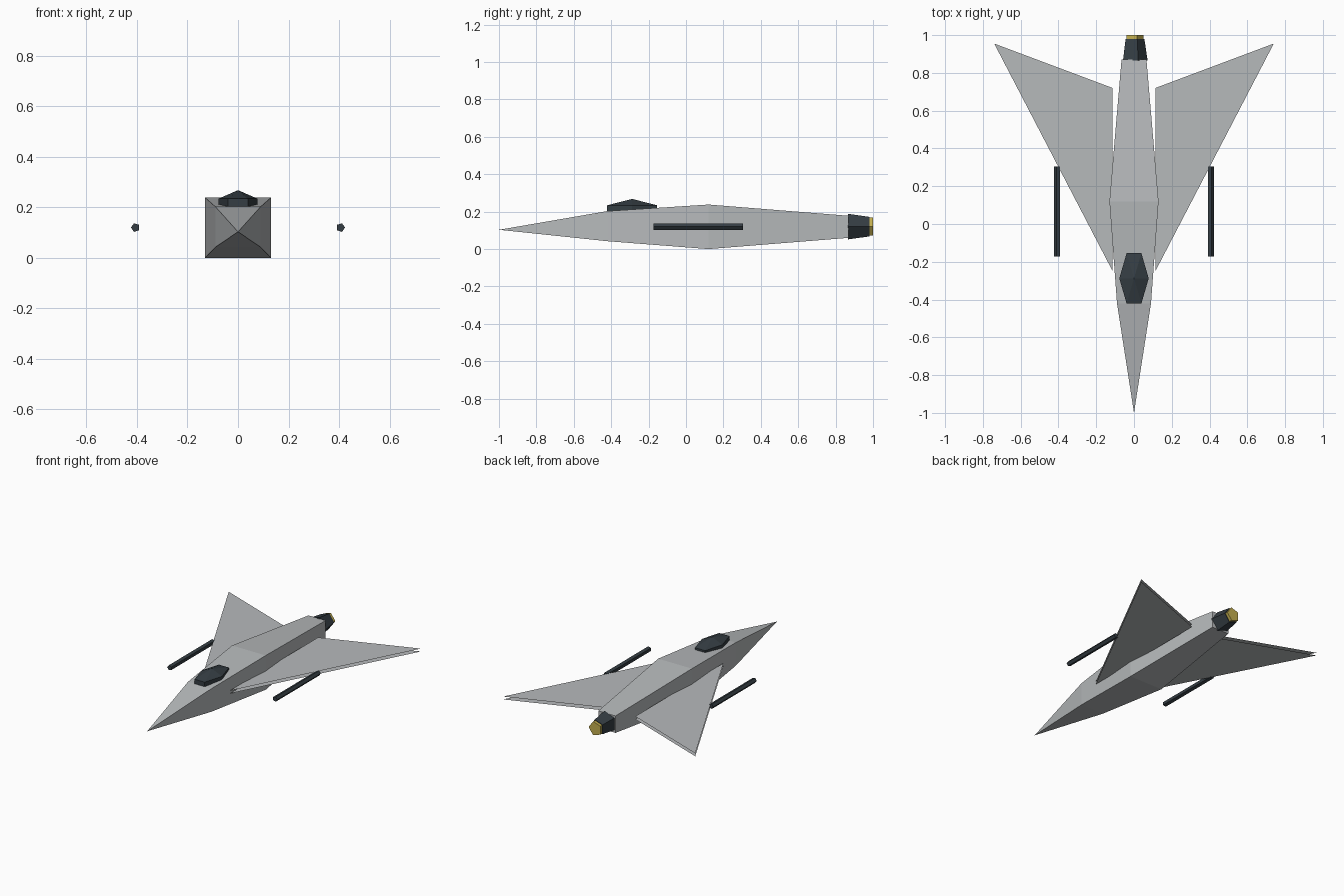
import bpy, bmesh, math
from mathutils import Vector

cube = bpy.data.objects.get("Cube")
if cube:
    bpy.data.objects.remove(cube, do_unlink=True)


def material(name, rgb):
    m = bpy.data.materials.new(name)
    m.use_nodes = True
    m.diffuse_color = (*rgb, 1)
    m.node_tree.nodes["Principled BSDF"].inputs["Base Color"].default_value = (*rgb, 1)
    return m


hull_grey = material("hull grey", (0.47, 0.49, 0.50))
dark_slate = material("dark slate", (0.035, 0.047, 0.056))
exhaust_gold = material("exhaust gold", (0.55, 0.43, 0.08))


def finish(name, bm, mat):
    mesh = bpy.data.meshes.new(name)
    bm.to_mesh(mesh)
    bm.free()
    mesh.materials.append(mat)
    obj = bpy.data.objects.new(name, mesh)
    bpy.context.collection.objects.link(obj)
    return obj


def loft(name, rings, mat):
    """Skin a closed body over equal-sized rings; collapsed rings become points."""
    bm = bmesh.new()
    loops = [[bm.verts.new(p) for p in ring] for ring in rings]
    n = len(loops[0])
    for a, b in zip(loops, loops[1:]):
        for i in range(n):
            j = (i + 1) % n
            bm.faces.new((a[i], a[j], b[j], b[i]))
    bm.faces.new(loops[0])
    bm.faces.new(loops[-1])
    bmesh.ops.remove_doubles(bm, verts=bm.verts, dist=0.0005)
    bmesh.ops.recalc_face_normals(bm, faces=bm.faces)
    return finish(name, bm, mat)


def box_ring(y, half_width, low, high):
    return [(-half_width, y, low), (half_width, y, low),
            (half_width, y, high), (-half_width, y, high)]


def penta_ring(x, y, z, r, side=1):
    angles = [i * math.tau / 5 for i in range(5)]
    return [(x + side * r * math.cos(a), y, z + r * math.sin(a)) for a in angles]


def hex_ring(centre, radii, latitude):
    c, s = math.cos(latitude), math.sin(latitude)
    return [Vector(centre) + Vector((radii[0] * c * math.cos(i * math.tau / 6),
                                     radii[1] * c * math.sin(i * math.tau / 6),
                                     radii[2] * s)) for i in range(6)]


# Fuselage: square section tapering to a pointed nose
loft("fuselage", [box_ring(-1, 0, 0.103, 0.103), box_ring(-0.42, 0.09, 0.042, 0.203),
                  box_ring(0.12, 0.13, 0, 0.238), box_ring(0.87, 0.066, 0.06, 0.178)], hull_grey)

# Canopy: coarse faceted dome half sunk into the hull
loft("canopy", [hex_ring((0, -0.288, 0.2), (0.09, 0.178, 0.068), math.radians(d))
                for d in (-90, -30, 30, 90)], dark_slate)

# Engine nozzle and exhaust
AXIS = 0.12
loft("engine_nozzle", [penta_ring(0, 0.865, AXIS, 0.072),
                       penta_ring(0, 0.98, AXIS, 0.055)], dark_slate)
loft("exhaust", [penta_ring(0, 0.96, AXIS, 0.05),
                 penta_ring(0, 1.0, AXIS, 0.05)], exhaust_gold)

# Wings (separate upper and lower skins, open edges) and guns on both sides
for side, label in ((1, "left"), (-1, "right")):
    bm = bmesh.new()
    for z, up in ((0.13, 1), (0.11, -1)):
        corners = [(0.113, -0.25), (0.74, 0.955), (0.113, 0.72)]
        face = bm.faces.new([bm.verts.new((side * x, y, z)) for x, y in corners])
        face.normal_update()
        if face.normal.z * up < 0:
            face.normal_flip()
    finish(label + "_wing", bm, hull_grey)
    loft(label + "_gun", [penta_ring(side * 0.406, y, AXIS, 0.018, side)
                          for y in (-0.173, 0.305)], dark_slate)
